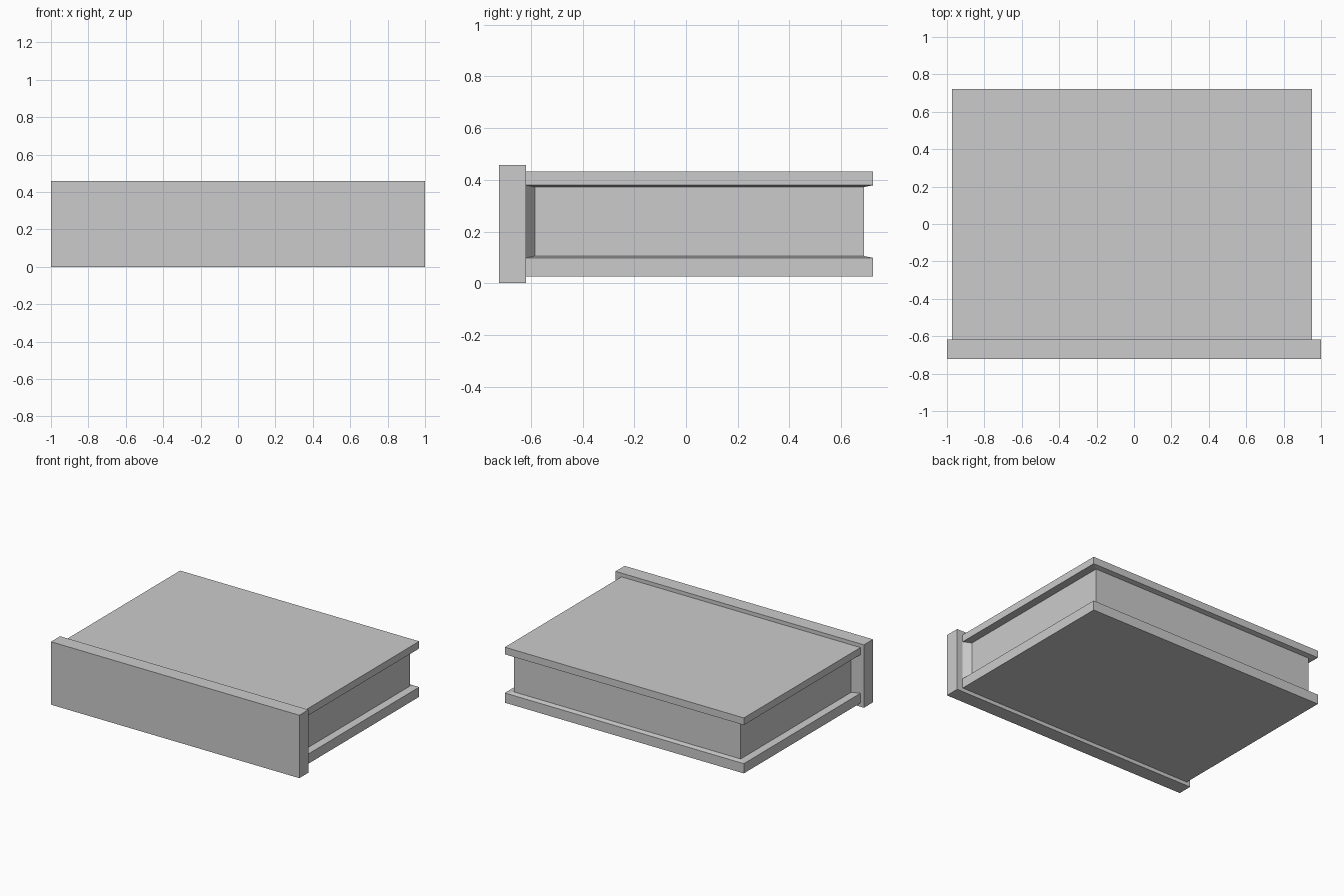
import bpy, bmesh
from mathutils import Vector

if "Cube" in bpy.data.objects:
    bpy.data.objects.remove(bpy.data.objects["Cube"])


def box(bm, lo, hi):
    lo, hi = Vector(lo), Vector(hi)
    verts = bmesh.ops.create_cube(bm, size=1)["verts"]
    for v in verts:
        v.co = Vector([c * s + m for c, s, m in zip(v.co, hi - lo, (lo + hi) / 2)])


def finish(bm, name):
    bmesh.ops.recalc_face_normals(bm, faces=bm.faces[:])
    mesh = bpy.data.meshes.new(name)
    bm.to_mesh(mesh)
    bm.free()
    obj = bpy.data.objects.new(name, mesh)
    bpy.context.collection.objects.link(obj)
    return obj


# Front panel
bm = bmesh.new()
box(bm, (-1, -0.723, 0), (1, -0.618, 0.458))
finish(bm, "front_panel")

# Body: a box cut into bottom slab, middle band and top slab
X0, X1, Y0, Y1 = -0.972, 0.953, -0.618, 0.723
LOW, HIGH = 0.098, 0.379
bm = bmesh.new()
box(bm, (X0, Y0, 0.027), (X1, Y1, 0.431))
for z in (LOW, HIGH):
    bmesh.ops.bisect_plane(bm, geom=bm.verts[:] + bm.edges[:] + bm.faces[:],
                           plane_co=(0, 0, z), plane_no=(0, 0, 1))
bm.normal_update()

# Recess: push the middle band inward on the sides and back
band = [f for f in bm.faces
        if LOW < f.calc_center_median().z < HIGH and f.normal.y > -0.5]
new = bmesh.ops.extrude_face_region(bm, geom=band)["geom"]
bmesh.ops.delete(bm, geom=[f for f in band if f.is_valid], context="FACES_ONLY")
centre = Vector(((X0 + X1) / 2, (Y0 + Y1) / 2, (LOW + HIGH) / 2))
for v in new:
    if isinstance(v, bmesh.types.BMVert):
        v.co = centre + (v.co - centre) * 0.948
finish(bm, "body")
